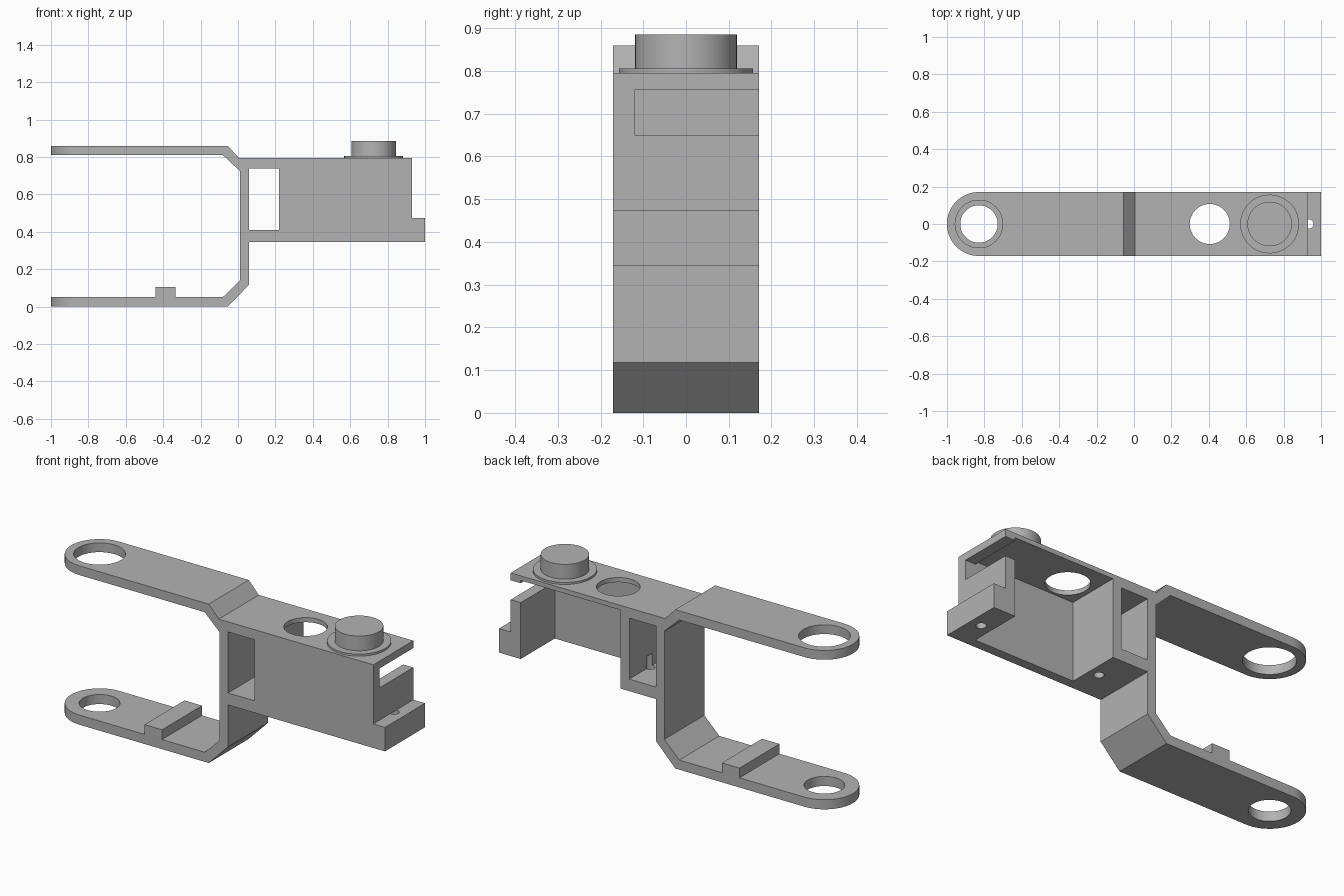
import bpy, bmesh, math
from mathutils import Matrix, Vector

cube = bpy.data.objects.get("Cube")
if cube:
    bpy.data.objects.remove(cube, do_unlink=True)

HALF = 0.171          # half the width of the bracket
EYE_X = -1 + HALF     # centre of the rounded arm ends

grey = bpy.data.materials.new("matte grey")
grey.use_nodes = True
colour = (0.45, 0.45, 0.45, 1)
grey.diffuse_color = colour
grey.node_tree.nodes["Principled BSDF"].inputs["Base Color"].default_value = colour


def finish(name, bm):
    bmesh.ops.recalc_face_normals(bm, faces=bm.faces)
    mesh = bpy.data.meshes.new(name)
    bm.to_mesh(mesh)
    bm.free()
    mesh.materials.append(grey)
    obj = bpy.data.objects.new(name, mesh)
    bpy.context.collection.objects.link(obj)
    return obj


def prism(name, points, direction):
    """Extrude a closed outline of 3D points along a direction."""
    bm = bmesh.new()
    face = bm.faces.new([bm.verts.new(p) for p in points])
    new = bmesh.ops.extrude_face_region(bm, geom=[face])["geom"]
    verts = [v for v in new if isinstance(v, bmesh.types.BMVert)]
    bmesh.ops.translate(bm, verts=verts, vec=Vector(direction))
    return finish(name, bm)


def box(name, x, y, z):
    outline = [(x[0], y[0], z[0]), (x[1], y[0], z[0]),
               (x[1], y[0], z[1]), (x[0], y[0], z[1])]
    return prism(name, outline, (0, y[1] - y[0], 0))


def cylinder(name, x, radius, z, sides=64):
    bm = bmesh.new()
    bmesh.ops.create_cone(bm, cap_ends=True, segments=sides,
                          radius1=radius, radius2=radius, depth=z[1] - z[0],
                          matrix=Matrix.Translation((x, 0, sum(z) / 2)))
    return finish(name, bm)


def activate(obj):
    bpy.ops.object.select_all(action="DESELECT")
    obj.select_set(True)
    bpy.context.view_layer.objects.active = obj


def carve(obj, tool, operation="DIFFERENCE"):
    """Apply a boolean and discard the tool."""
    tool.hide_render = True
    activate(obj)
    mod = obj.modifiers.new("carve", "BOOLEAN")
    mod.operation, mod.solver, mod.object = operation, "EXACT", tool
    bpy.ops.object.modifier_apply(modifier=mod.name)
    bpy.data.objects.remove(tool, do_unlink=True)


def smooth(obj):
    activate(obj)
    bpy.ops.object.shade_smooth_by_angle(angle=math.radians(30))


# Side profile: two arms, neck, motor housing, end foot and lower arm rib
profile = [(-1, 0), (-0.055, 0), (0.06, 0.118), (0.06, 0.345), (1, 0.345),
           (1, 0.475), (0.93, 0.475), (0.93, 0.795), (0.005, 0.795),
           (-0.055, 0.86), (-1, 0.86), (-1, 0.81), (-0.08, 0.81),
           (0.01, 0.725), (0.01, 0.14), (-0.08, 0.052), (-0.335, 0.052),
           (-0.335, 0.105), (-0.44, 0.105), (-0.44, 0.052), (-1, 0.052)]
bracket = prism("bracket", [(x, -0.3, z) for x, z in profile], (0, 0.6, 0))

# Plan outline rounds the arm ends
arc = [math.radians(90 + 180 * i / 32) for i in range(33)]
plan = [(EYE_X + HALF * math.cos(a), HALF * math.sin(a), -0.1) for a in arc]
plan += [(1.1, -HALF, -0.1), (1.1, HALF, -0.1)]
carve(bracket, prism("plan_cutter", plan, (0, 0, 1.2)), "INTERSECT")

# Window, motor bay open at the back and below, and cable notch
carve(bracket, box("window_cutter", (0.06, 0.22), (-0.4, 0.4), (0.41, 0.74)))
carve(bracket, box("bay_cutter", (0.272, 0.87), (-0.12, 0.4), (0.2, 0.77)))
carve(bracket, box("notch_cutter", (0.8, 1.1), (-0.12, 0.4), (0.65, 0.755)))

# Arm eyes, deck hole and screw holes
for x, radius, z in [(EYE_X, 0.127, (0.7, 1)), (EYE_X, 0.1, (-0.1, 0.2)),
                     (0.405, 0.107, (0.7, 0.9)),
                     (0.935, 0.025, (0.3, 0.4751)), (0.215, 0.025, (0.3, 0.4751))]:
    carve(bracket, cylinder("hole_cutter", x, radius, z))
smooth(bracket)

# Pivot boss on the deck
smooth(cylinder("boss_flange", 0.725, 0.157, (0.793, 0.806)))
smooth(cylinder("boss", 0.725, 0.119, (0.8, 0.886)))
